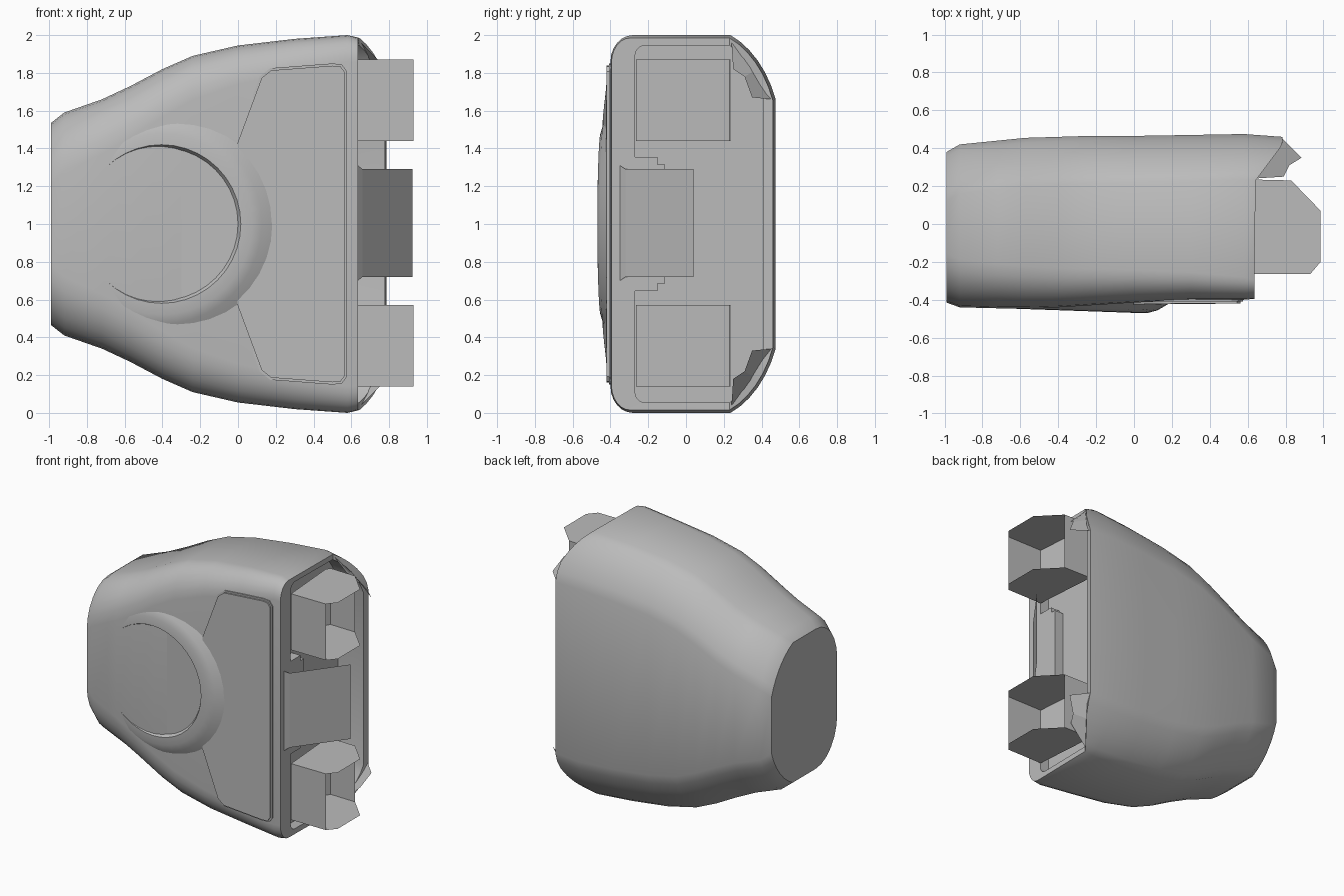
import bpy, bmesh, math

cube = bpy.data.objects.get("Cube")
if cube:
    bpy.data.objects.remove(cube, do_unlink=True)

grey = bpy.data.materials.new("plain grey")
grey.use_nodes = True
COLOUR = (0.5, 0.5, 0.5, 1)
grey.diffuse_color = COLOUR
grey.node_tree.nodes["Principled BSDF"].inputs["Base Color"].default_value = COLOUR


def finish(name, bm, smooth=True, recalc=True):
    if recalc:
        bmesh.ops.recalc_face_normals(bm, faces=bm.faces)
    mesh = bpy.data.meshes.new(name)
    bm.to_mesh(mesh)
    bm.free()
    mesh.materials.append(grey)
    obj = bpy.data.objects.new(name, mesh)
    bpy.context.collection.objects.link(obj)
    if smooth:
        bpy.ops.object.select_all(action="DESELECT")
        obj.select_set(True)
        bpy.context.view_layer.objects.active = obj
        bpy.ops.object.shade_smooth_by_angle(angle=math.radians(35))
    return obj


def sheet(name, *faces):
    bm = bmesh.new()
    for pts in faces:
        bm.faces.new([bm.verts.new(p) for p in pts])
    bmesh.ops.remove_doubles(bm, verts=bm.verts, dist=0.0005)
    return finish(name, bm, smooth=False, recalc=False)


def bridge(bm, a, b):
    n = len(a)
    for i in range(n):
        bm.faces.new((a[i], a[(i + 1) % n], b[(i + 1) % n], b[i]))


def section(h, yf, yb, front, back, steps=6):
    """Rounded outline in y, z: small front corners, flatter back corners."""
    upper = []
    for i in range(steps + 1):
        t = i / steps
        a = t * math.pi / 2
        upper.append((yf + front[0] * (1 - math.cos(a)), h - front[1] * (1 - math.sin(a))))
    for i in range(steps + 1):
        t = i / steps
        a = t * math.pi / 2
        s, c = (math.sin(a) + t) / 2, (math.cos(a) + 1 - t) / 2
        upper.append((yb - back[0] * (1 - s), h - back[1] * (1 - c)))
    return upper + [(y, -z) for y, z in reversed(upper)]


def rim_x(y):
    """The back wall reaches further out than the front wall."""
    return 0.635 + 0.15 * max(0, min(1, (y - 0.22) / 0.2))


# Hollow body: sections lofted from the narrow closed end to the open end
bm = bmesh.new()
stations = [(-0.99, .535, -.415, .38), (-0.92, .59, -.44, .42), (-0.72, .66, -.445, .44),
            (-0.57, .73, -.445, .455), (-0.4, .82, -.44, .46), (-0.24, .89, -.43, .465),
            (0, .945, -.415, .465), (0.3, .98, -.4, .47), (0.58, 1.0, -.4, .475)]
rings = []
for x, h, yf, yb in stations:
    t = max(0, (x + 0.99) / 1.57)
    front = (.26 - .14 * t, .32 - .18 * t)
    back = (.26 - .02 * t, .32 + .02 * t)
    rings.append([bm.verts.new((x, y, 1 + z)) for y, z in section(h, yf, yb, front, back)])
lip = section(.985, -.395, .46, (.1, .13), (.23, .33))
rings.append([bm.verts.new((rim_x(y), y, 1 + z)) for y, z in lip])
inner = section(.945, -.27, .41, (.05, .06), (.18, .29))
rings.append([bm.verts.new((rim_x(y), y, 1 + z)) for y, z in inner])
rings.append([bm.verts.new((0.56, y, 1 + z)) for y, z in inner])
for a, b in zip(rings, rings[1:]):
    bridge(bm, a, b)
bm.faces.new(rings[0])
bm.faces.new(rings[-1])
finish("body_shell", bm)

# Raised round mound with a shallow recessed disc
bm = bmesh.new()
CX, SIDES = -0.405, 40
rings = []
for r, y in [(.66, -.355), (.53, -.437), (.48, -.452), (.42, -.455), (.405, -.43)]:
    ring = []
    for i in range(SIDES):
        a = math.tau * i / SIDES
        x = max(-0.95, CX + r * math.cos(a))
        ring.append(bm.verts.new((x, y - 0.035 * (x - CX), 1 + r * math.sin(a))))
    rings.append(ring)
for a, b in zip(rings, rings[1:]):
    bridge(bm, a, b)
bm.faces.new(rings[-1])
finish("dial_mound", bm)

# Front panel whose inner edge follows the mound
half = [(.575, .81), (.55, .845), (.5, .85), (.17, .825), (.115, .78), (-.015, .43), (-.015, .38)]
arc = []
for i in range(1, 6):
    a = math.radians(42 - 42 * i / 5)
    arc.append((CX + .525 * math.cos(a), .525 * math.sin(a)))
upper = half + arc
outline = upper + [(x, -z) for x, z in reversed(upper[:-1])]
bm = bmesh.new()
face = bm.faces.new([bm.verts.new((x, -0.38, 1 + z)) for x, z in outline])
ext = bmesh.ops.extrude_face_region(bm, geom=[face])
top = [g for g in ext["geom"] if isinstance(g, bmesh.types.BMVert)]
for v in top:
    v.co.y = -0.42 - 0.025 * max(0, 0.2 - v.co.x)
front_edges = [e for e in bm.edges if e.verts[0] in top and e.verts[1] in top]
bmesh.ops.bevel(bm, geom=front_edges, offset=0.012, segments=2, affect="EDGES")
finish("front_panel", bm)

# Two open prongs: top, bottom, front, inner and back walls only
plan = [(.93, -.265), (.635, -.265), (.6, .2), (.62, .235), (.83, .23), (.985, .07), (.985, -.2)]
for name, z0, z1 in [("lower_prong", .14, .57), ("upper_prong", 1.44, 1.87)]:
    walls = [[(x, y, z1) for x, y in reversed(plan)], [(x, y, z0) for x, y in plan]]
    for (xa, ya), (xb, yb) in zip(plan[:4], plan[1:5]):
        walls.append([(xa, ya, z0), (xa, ya, z1), (xb, yb, z1), (xb, yb, z0)])
    sheet(name, *walls)

# Slanted centre tab with its supporting tongue
sheet("centre_tab", [(.635, -.35, .7), (.66, -.32, .72), (.66, -.32, 1.29), (.635, -.35, 1.31)],
      [(.66, -.32, .72), (.925, .04, .72), (.925, .04, 1.29), (.66, -.32, 1.29)])
bm = bmesh.new()
bmesh.ops.create_cube(bm, size=1)
for v in bm.verts:
    v.co = (.597 + v.co.x * .075, -.2 + v.co.y * .18, 1 + v.co.z * .71)
corner = [e for e in bm.edges if all(v.co.y > -.15 for v in e.verts)
          and abs(e.verts[0].co.x - e.verts[1].co.x) > .01]
bmesh.ops.bevel(bm, geom=corner, offset=0.04, segments=4, affect="EDGES")
finish("tab_tongue", bm)

# Flared flaps on the two back corners of the opening
for name, s in [("lower_flap", -1), ("upper_flap", 1)]:
    sheet(name, [(.635, .24, 1 + .975 * s), (.79, .25, 1 + .82 * s),
                 (.82, .31, 1 + .78 * s), (.72, .36, 1 + .81 * s)],
          [(.72, .36, 1 + .81 * s), (.82, .31, 1 + .78 * s),
           (.885, .35, 1 + .67 * s), (.78, .455, 1 + .66 * s)])
